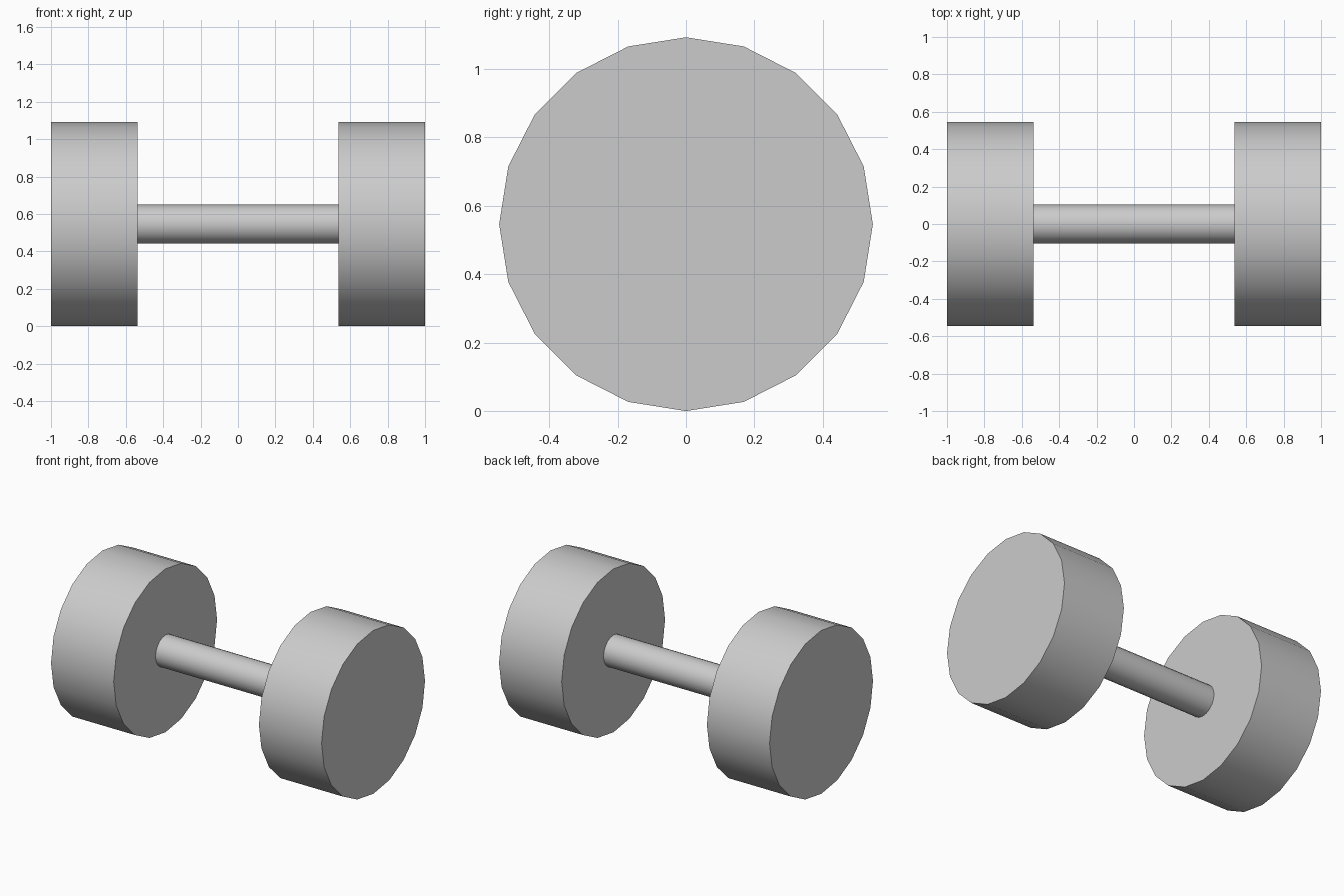
import bpy
from math import radians

if "Cube" in bpy.data.objects:
    bpy.data.objects.remove(bpy.data.objects["Cube"])

WEIGHT_R = 0.546   # also the height of the axis above the floor
INNER_X = 0.537    # inner face of each weight
BAR_R = 0.104
SIDES = 20


def x_cylinder(name, radius, x0, x1):
    """Cylinder lying along x, smooth around its side with sharp rims."""
    bpy.ops.mesh.primitive_cylinder_add(
        vertices=SIDES, radius=radius, depth=x1 - x0,
        location=((x0 + x1) / 2, 0, WEIGHT_R), rotation=(0, radians(90), 0))
    obj = bpy.context.object
    obj.name = name
    bpy.ops.object.transform_apply(location=True, rotation=True, scale=True)
    bpy.ops.object.shade_smooth_by_angle(angle=radians(40))
    return obj


# Handle bar between the weights
x_cylinder("handle_bar", BAR_R, -INNER_X, INNER_X)

# Right weight, mirrored to the left
weights = x_cylinder("weights", WEIGHT_R, INNER_X, 1.0)
weights.modifiers.new("mirror", 'MIRROR').use_axis = (True, False, False)
